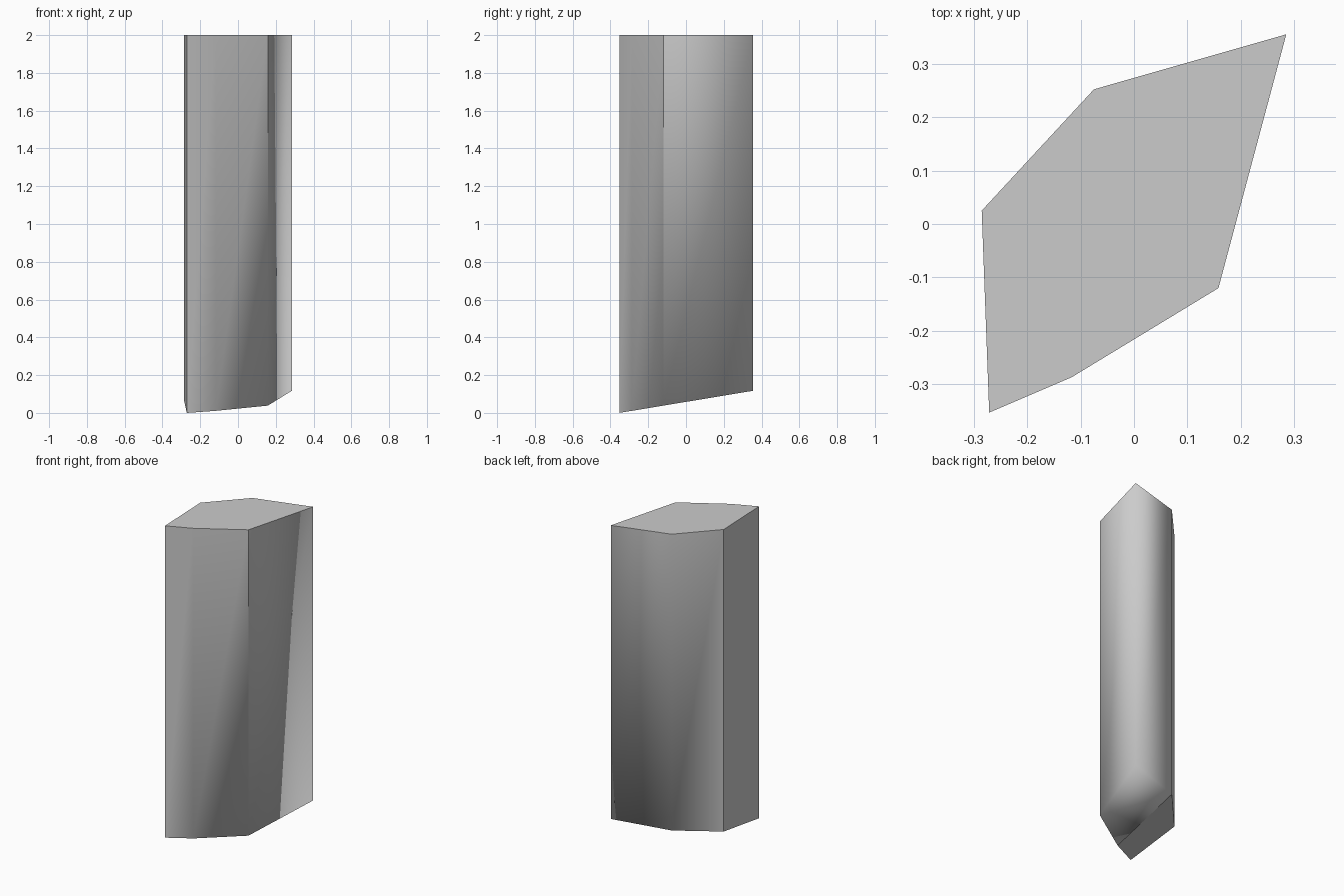
import bpy, bmesh

if "Cube" in bpy.data.objects:
    bpy.data.objects.remove(bpy.data.objects["Cube"])

# Six-sided footprint, anticlockwise from the front-left corner
outline = [(-0.271, -0.353), (-0.117, -0.287), (0.158, -0.12),
           (0.285, 0.355), (-0.075, 0.252), (-0.285, 0.025)]
TOP = 2.0
SLOPE = 0.117 / 0.708

# Pillar: flat top, base cut on a slant that rises toward the back
bm = bmesh.new()
low = [bm.verts.new((x, y, SLOPE * (y + 0.353))) for x, y in outline]
high = [bm.verts.new((x, y, TOP)) for x, y in outline]
n = len(outline)
for i in range(n):
    j = (i + 1) % n
    bm.faces.new((low[i], low[j], high[j], high[i]))
bm.faces.new(high)

# Underside in two halves, split by a crease
bm.faces.new([low[i] for i in (4, 3, 2, 1)])
bm.faces.new([low[i] for i in (5, 4, 1, 0)])
bmesh.ops.recalc_face_normals(bm, faces=bm.faces[:])

# Smooth shading with hard edges at the top rim, the crisp corners and the crease
for f in bm.faces:
    f.smooth = True
hard = [(high[i], high[(i + 1) % n]) for i in range(n)]
hard += [(low[i], high[i]) for i in (0, 2, 5)]
hard += [(low[a], low[b]) for a, b in ((1, 4), (4, 5), (5, 0), (0, 1))]
for a, b in hard:
    bm.edges.get((a, b)).smooth = False

mesh = bpy.data.meshes.new("stone_pillar")
bm.to_mesh(mesh)
bm.free()
pillar = bpy.data.objects.new("stone_pillar", mesh)
bpy.context.collection.objects.link(pillar)
